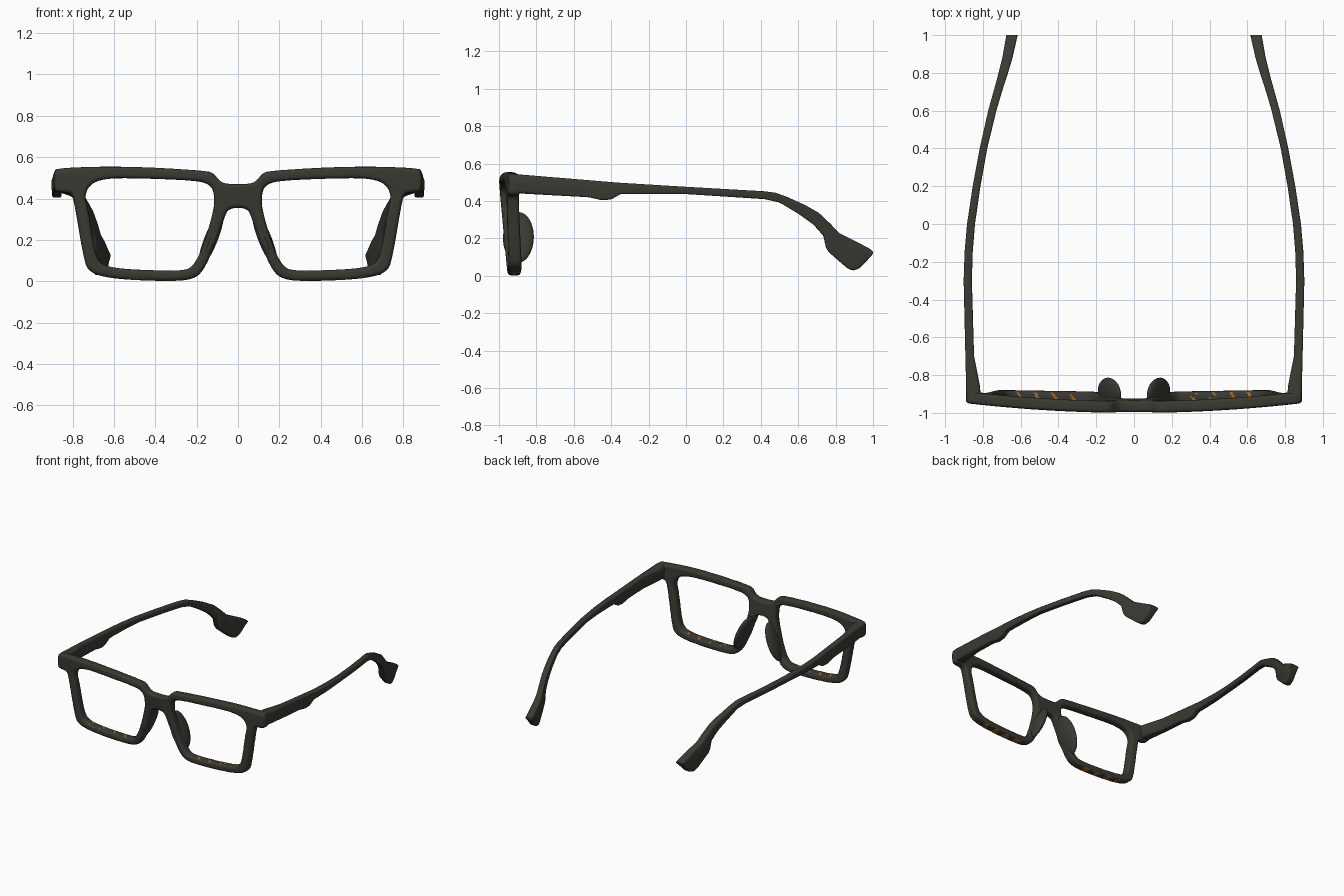
import bpy, bmesh, math
from mathutils import Vector, Matrix

if "Cube" in bpy.data.objects:
    bpy.data.objects.remove(bpy.data.objects["Cube"], do_unlink=True)


def make_material(name, color):
    mat = bpy.data.materials.new(name)
    mat.use_nodes = True
    mat.diffuse_color = color
    mat.node_tree.nodes["Principled BSDF"].inputs["Base Color"].default_value = color
    return mat


olive = make_material("dark olive plastic", (0.042, 0.042, 0.033, 1))
amber = make_material("amber fleck", (0.4, 0.14, 0.01, 1))


def add_object(name, data):
    obj = bpy.data.objects.new(name, data)
    bpy.context.scene.collection.objects.link(obj)
    return obj


def baked_mesh(obj):
    """Mesh of an object with its curve settings and modifiers applied."""
    graph = bpy.context.evaluated_depsgraph_get()
    graph.update()
    return bpy.data.meshes.new_from_object(obj.evaluated_get(graph))


def round_corners(points, passes=2):
    """Corner cutting on a closed outline."""
    for _ in range(passes):
        cut = []
        for a, b in zip(points, points[1:] + points[:1]):
            a, b = Vector(a), Vector(b)
            cut += [a.lerp(b, 0.25), a.lerp(b, 0.75)]
        points = cut
    return points


def mirrored(points):
    return [(-x, z) for x, z in reversed(points)]


def interpolate(points, at):
    for (a, va), (b, vb) in zip(points, points[1:]):
        if at <= b:
            return va + (vb - va) * max(0, at - a) / (b - a)
    return points[-1][1]


# Front frame: half outline from the bridge top round to the bridge underside
outline = [(0.06, 0.47), (0.09, 0.485), (0.115, 0.52), (0.15, 0.535), (0.54, 0.557),
           (0.87, 0.549), (0.89, 0.53), (0.89, 0.44), (0.87, 0.43), (0.81, 0.43),
           (0.795, 0.4), (0.745, 0.1), (0.72, 0.045), (0.64, 0.018), (0.5, 0.005),
           (0.3, 0.0), (0.21, 0.012), (0.165, 0.055), (0.115, 0.165),
           (0.065, 0.31), (0.045, 0.355)]
opening = [(0.115, 0.42), (0.13, 0.465), (0.2, 0.488), (0.54, 0.5), (0.65, 0.495),
           (0.715, 0.47), (0.742, 0.415), (0.725, 0.35), (0.69, 0.13), (0.66, 0.08),
           (0.58, 0.062), (0.45, 0.054), (0.26, 0.05), (0.215, 0.075), (0.17, 0.165),
           (0.115, 0.35)]

HALF_DEPTH, EDGE = 0.032, 0.014
curve = bpy.data.curves.new("frame_outline", "CURVE")
curve.dimensions = "2D"
curve.fill_mode = "BOTH"
curve.extrude = HALF_DEPTH - EDGE
curve.bevel_depth = EDGE
curve.bevel_resolution = 3
curve.offset = -EDGE
for loop in (outline + mirrored(outline), opening, mirrored(opening)):
    loop = round_corners(loop)
    spline = curve.splines.new("POLY")
    spline.points.add(len(loop) - 1)
    for point, (x, z) in zip(spline.points, loop):
        point.co = (x, z, 0, 1)
    spline.use_cyclic_u = True
source = add_object("frame_outline", curve)
frame = add_object("front_frame", baked_mesh(source))
bpy.data.objects.remove(source, do_unlink=True)

# Even mesh, softened
remesh = frame.modifiers.new("even mesh", "REMESH")
remesh.mode = "VOXEL"
remesh.voxel_size = 0.008
soften = frame.modifiers.new("soften", "SMOOTH")
soften.iterations = 4
frame.data = baked_mesh(frame)
frame.modifiers.clear()

# Stand the frame up, wrap it round the face and tilt it
for vert in frame.data.vertices:
    x, z, depth = vert.co
    low = min(1, max(0, 1 - z / 0.5))
    front = -1.0 + 0.045 * low + 0.065 * x * x * (1 - 0.7 * low)
    thick = 0.062 + 0.008 * low
    vert.co = (x, front + thick * (HALF_DEPTH - depth) / (2 * HALF_DEPTH), z)
frame.data.update()
frame.data.materials.clear()
frame.data.materials.append(olive)
frame.data.materials.append(amber)

# Broken flecks under the lower rims, with a sparser few on their upper faces
for face in frame.data.polygons:
    x, y, z = face.center
    blotch = math.sin(abs(x) * 64) + 0.7 * math.sin(x * 139 + y * 120)
    under = z < 0.03 and face.normal.z < -0.7 and blotch > 0.1
    above = 0.03 < z < 0.08 and face.normal.z > 0.7 and blotch > 1.15
    face.material_index = int(0.27 < abs(x) < 0.62 and (under or above))
frame.data.shade_smooth()

# Temple arm: edges, outer position and width along its length
TOP = [(-0.94, 0.546), (-0.36, 0.498), (0, 0.476), (0.42, 0.452), (0.48, 0.444),
       (0.54, 0.422), (0.64, 0.377), (0.71, 0.337), (0.77, 0.28), (0.82, 0.228),
       (0.86, 0.208), (0.97, 0.152), (0.99, 0.14), (1, 0.128)]
BOTTOM = [(-0.94, 0.443), (-0.52, 0.42), (-0.45, 0.404), (-0.4, 0.408), (-0.35, 0.437),
          (0, 0.437), (0.42, 0.41), (0.5, 0.392), (0.6, 0.332), (0.68, 0.275),
          (0.74, 0.208), (0.75, 0.138), (0.86, 0.042), (0.89, 0.027), (0.93, 0.041),
          (0.985, 0.1), (1, 0.118)]
OUTER = [(-0.94, 0.887), (-0.6, 0.895), (-0.3, 0.902), (-0.15, 0.897), (0, 0.884),
         (0.2, 0.854), (0.4, 0.817), (0.6, 0.772), (0.78, 0.722), (0.88, 0.697), (1, 0.676)]
WIDTH = [(-0.94, 0.076), (-0.86, 0.074), (-0.7, 0.046), (0.4, 0.04), (0.7, 0.045), (1, 0.06)]


def temple(name, side, stations=130):
    bm = bmesh.new()
    rings = []
    for i in range(stations):
        y = -0.91 + 1.91 * i / (stations - 1)
        top, bottom = interpolate(TOP, y), interpolate(BOTTOM, y)
        outer, width = interpolate(OUTER, y), interpolate(WIDTH, y)
        radius = 0.22 * min(width, top - bottom)
        ring = []
        for corner in range(4):
            sx = 1 if corner in (0, 3) else -1
            sz = 1 if corner < 2 else -1
            for step in range(4):
                angle = math.pi / 2 * (corner + step / 3)
                x = outer - width / 2 + sx * (width / 2 - radius) + radius * math.cos(angle)
                z = (top + bottom) / 2 + sz * ((top - bottom) / 2 - radius) + radius * math.sin(angle)
                ring.append(bm.verts.new((side * x, y, z)))
        rings.append(ring)
    for a, b in zip(rings, rings[1:]):
        for k in range(len(a)):
            n = (k + 1) % len(a)
            bm.faces.new((a[k], a[n], b[n], b[k]))
    bm.faces.new(rings[0])
    bm.faces.new(rings[-1])
    bmesh.ops.recalc_face_normals(bm, faces=bm.faces)
    mesh = bpy.data.meshes.new(name)
    bm.to_mesh(mesh)
    bm.free()
    mesh.materials.append(olive)
    obj = add_object(name, mesh)
    bpy.ops.object.select_all(action="DESELECT")
    obj.select_set(True)
    bpy.context.view_layer.objects.active = obj
    bpy.ops.object.shade_smooth_by_angle(angle=math.radians(40))


# Nose pad: flattened ellipsoid leaning along the inner rim
def nose_pad(name, side):
    bm = bmesh.new()
    bmesh.ops.create_uvsphere(bm, u_segments=32, v_segments=20, radius=1)
    place = (Matrix.Translation((side * 0.13, -0.896, 0.205))
             @ Matrix.Rotation(-side * 0.38, 4, "Y")
             @ Matrix.Rotation(-side * 0.12, 4, "Z")
             @ Matrix.Diagonal((0.031, 0.083, 0.145, 1)))
    bm.transform(place)
    mesh = bpy.data.meshes.new(name)
    bm.to_mesh(mesh)
    bm.free()
    mesh.materials.append(olive)
    mesh.shade_smooth()
    add_object(name, mesh)


for label, side in (("left", 1), ("right", -1)):
    temple(label + "_temple", side)
    nose_pad(label + "_nose_pad", side)
